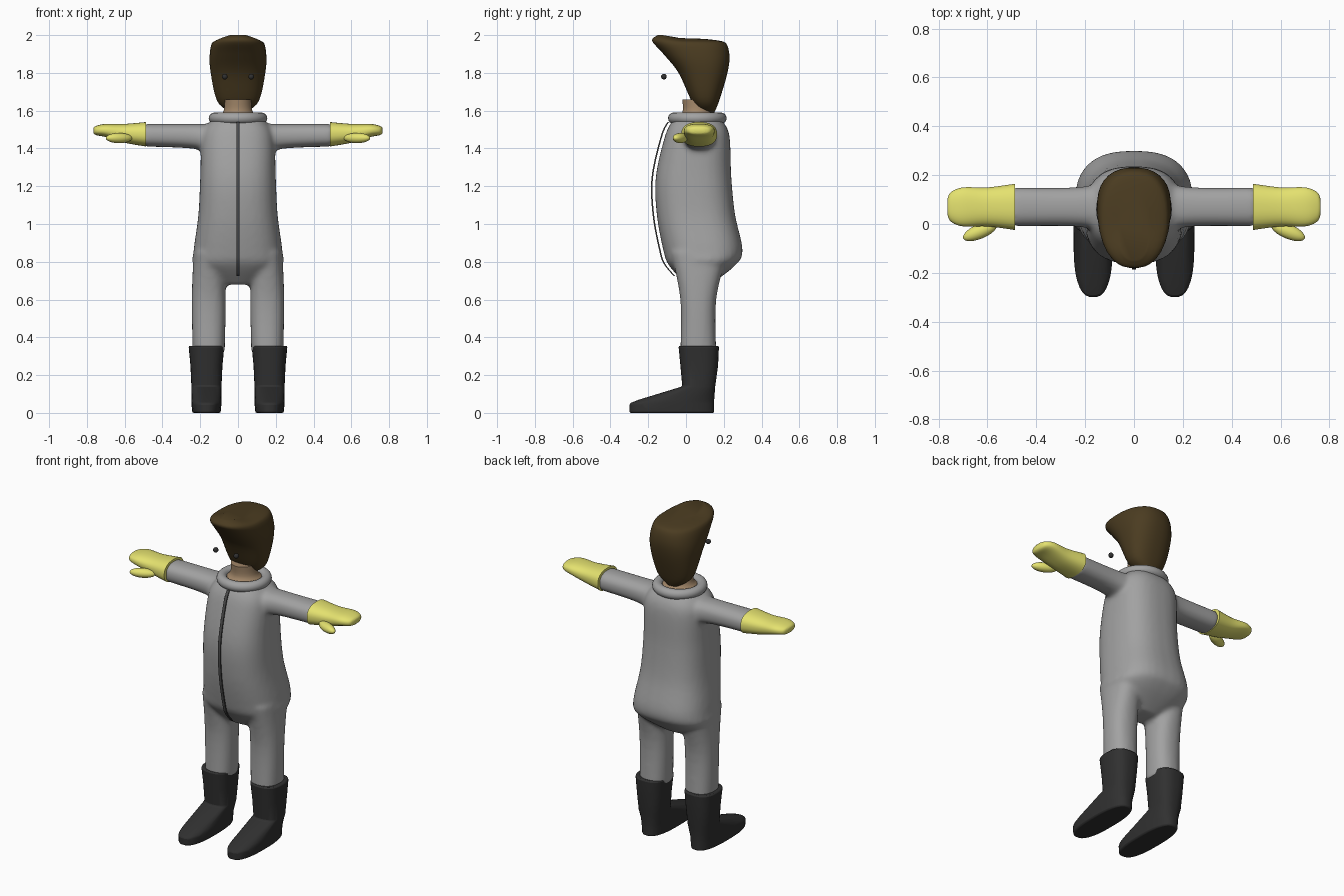
import bpy, bmesh, math

if "Cube" in bpy.data.objects:
    bpy.data.objects.remove(bpy.data.objects["Cube"])


def material(name, red, green, blue):
    mat = bpy.data.materials.new(name)
    mat.use_nodes = True
    mat.diffuse_color = (red, green, blue, 1)
    shader = mat.node_tree.nodes["Principled BSDF"]
    shader.inputs["Base Color"].default_value = mat.diffuse_color
    return mat


suit_grey = material("suit grey", 0.36, 0.36, 0.36)
glove_yellow = material("glove yellow", 0.78, 0.76, 0.16)
hair_brown = material("hair brown", 0.07, 0.045, 0.015)
boot_black = material("boot black", 0.03, 0.03, 0.03)
skin_tan = material("skin tan", 0.36, 0.24, 0.14)
zip_grey = material("zip grey", 0.07, 0.07, 0.07)


def blend(a, b, c, d, t):
    """Catmull-Rom value between b and c."""
    return b + t / 2 * (c - a + t * (2 * a - 5 * b + 4 * c - d + t * (3 * (b - c) + d - a)))


def interpolate(rows, steps):
    padded = [rows[0], *rows, rows[-1]]
    result = []
    for window in zip(padded, padded[1:], padded[2:], padded[3:]):
        for step in range(steps):
            result.append([blend(*values, step / steps) for values in zip(*window)])
    return result + [rows[-1]]


def loft(bm, rows, axis="z", side=1, offset=0, power=2.4, steps=5, sides=32):
    """Each row: place on the axis, half breadth around offset, low and high limit."""
    rings = []
    for place, half, low, high in interpolate(rows, steps):
        ring = []
        for k in range(sides):
            angle = math.tau * (k + 0.5) / sides
            cos, sin = math.cos(angle), math.sin(angle)
            a = offset + half * math.copysign(abs(cos) ** (2 / power), cos)
            b = (low + high + (high - low) * math.copysign(abs(sin) ** (2 / power), sin)) / 2
            x, y, z = (a, b, place) if axis == "z" else (place, a, b)
            ring.append(bm.verts.new((x * side, y, z)))
        rings.append(ring)
    for lower, upper in zip(rings, rings[1:]):
        for k in range(sides):
            bm.faces.new((lower[k - 1], lower[k], upper[k], upper[k - 1]))
    bm.faces.new(rings[0])
    bm.faces.new(rings[-1])


def finish(bm, name, mat):
    bmesh.ops.recalc_face_normals(bm, faces=bm.faces[:])
    mesh = bpy.data.meshes.new(name)
    bm.to_mesh(mesh)
    bm.free()
    mesh.materials.append(mat)
    part = bpy.data.objects.new(name, mesh)
    bpy.context.collection.objects.link(part)
    bpy.ops.object.select_all(action="DESELECT")
    part.select_set(True)
    bpy.context.view_layer.objects.active = part
    bpy.ops.object.shade_smooth_by_angle(angle=math.radians(60))
    return part


def lofted_part(name, mat, rows, **options):
    bm = bmesh.new()
    loft(bm, rows, **options)
    return finish(bm, name, mat)


def ellipsoid(name, mat, location, scale, turn=0):
    bpy.ops.mesh.primitive_uv_sphere_add(segments=24, ring_count=12, radius=1,
                                         location=location, rotation=(0, 0, turn))
    part = bpy.context.object
    part.name = name
    part.scale = scale
    part.data.materials.append(mat)
    bpy.ops.object.shade_smooth()


# Suit: torso, arms and legs fused into one soft skin
torso = [(0.68, 0.09, 0, 0.13), (0.78, 0.23, -0.09, 0.26), (0.86, 0.235, -0.12, 0.3),
         (1.05, 0.21, -0.155, 0.26), (1.25, 0.2, -0.16, 0.24),
         (1.47, 0.19, -0.11, 0.23), (1.55, 0.14, -0.07, 0.19)]
arm = [(0.1, 0.1, 1.37, 1.53), (0.25, 0.08, 1.4, 1.53), (0.5, 0.08, 1.41, 1.53)]
leg = [(0.32, 0.085, -0.03, 0.16), (0.6, 0.09, -0.03, 0.16), (0.85, 0.08, -0.08, 0.22)]
bm = bmesh.new()
loft(bm, torso, power=2.6)
for side in (1, -1):
    loft(bm, arm, axis="x", side=side, offset=0.07)
    loft(bm, leg, side=side, offset=0.155)
suit = finish(bm, "suit", suit_grey)
fuse = suit.modifiers.new("fuse", "REMESH")
fuse.mode = "VOXEL"
fuse.voxel_size = 0.012
fuse.use_smooth_shade = True
soften = suit.modifiers.new("soften", "SMOOTH")
soften.iterations = 10

# Rolled collar
bpy.ops.mesh.primitive_torus_add(major_segments=48, minor_segments=16, major_radius=0.125,
                                 minor_radius=0.03, location=(0, 0.06, 1.56))
collar = bpy.context.object
collar.name = "collar"
collar.data.materials.append(suit_grey)
bpy.ops.object.shade_smooth()

# Neck flaring into the collar
lofted_part("neck", skin_tan, [(1.55, 0.13, -0.07, 0.19), (1.59, 0.08, -0.02, 0.14),
                               (1.66, 0.07, -0.02, 0.13)], power=2)

# Zip strip following the belly, slightly in front of it
strip = [(z, 0.009, front - 0.022, front - 0.014)
         for z, half, front, back in interpolate(torso, 8) if 0.72 < z < 1.54]
lofted_part("zip", zip_grey, strip, power=8, sides=12, steps=1)

# Hair: tall mass with a swept-forward quiff and a dip behind it
bm = bmesh.new()
loft(bm, [(1.59, 0.04, 0.08, 0.15), (1.65, 0.11, 0.03, 0.175), (1.8, 0.145, -0.04, 0.22),
          (1.9, 0.15, -0.12, 0.23), (1.97, 0.13, -0.18, 0.2), (2, 0.06, -0.15, 0.1)])
for vert in bm.verts:
    if vert.co.z > 1.96 and vert.co.y > -0.12:
        vert.co.z -= min(0.5, (vert.co.y + 0.12) * 5) * (vert.co.z - 1.96)
finish(bm, "hair", hair_brown)

glove = [(0.487, 0.095, 1.41, 1.54), (0.6, 0.08, 1.43, 1.53), (0.7, 0.08, 1.46, 1.53),
         (0.75, 0.06, 1.47, 1.52), (0.764, 0.03, 1.48, 1.51)]
boot = [(0, 0.075, -0.3, 0.15), (0.05, 0.08, -0.3, 0.15), (0.07, 0.08, -0.25, 0.15),
        (0.14, 0.08, -0.02, 0.155), (0.25, 0.085, -0.03, 0.17), (0.355, 0.095, -0.04, 0.175)]
for side, word in ((1, "left"), (-1, "right")):
    ellipsoid(word + "_eye", boot_black, (side * 0.07, -0.117, 1.78), (0.015, 0.015, 0.015))

    # Mitten and thumb
    lofted_part(word + "_glove", glove_yellow, glove, axis="x", side=side, offset=0.07)
    ellipsoid(word + "_thumb", glove_yellow, (side * 0.63, -0.03, 1.455),
              (0.075, 0.03, 0.027), turn=-0.4 * side)

    # Boot: sloping foot under a flared shaft
    shoe = lofted_part(word + "_boot", boot_black, boot, side=side, offset=0.167,
                       power=2.6, steps=1)
    rounding = shoe.modifiers.new("rounding", "BEVEL")
    rounding.width = 0.008
    rounding.segments = 2
